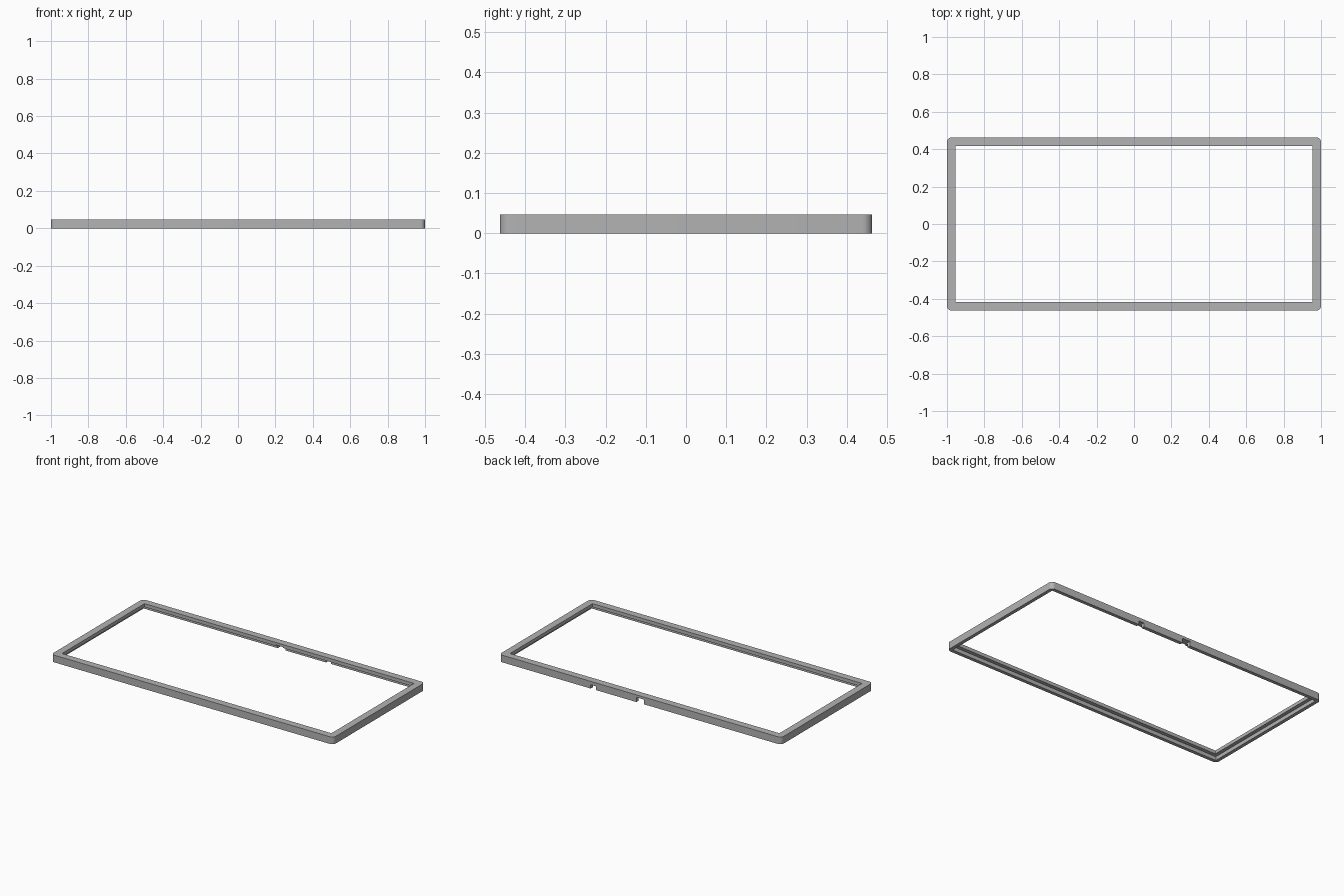
import bpy
import bmesh

cube = bpy.data.objects.get("Cube")
if cube:
    bpy.data.objects.remove(cube, do_unlink=True)

LENGTH, DEPTH, HEIGHT = 2.0, 0.926, 0.046
RIM = 0.045        # full width of the frame seen from above
WALL = 0.022       # width of the outer wall under the lip
LIP = 0.022        # thickness of the top lip

grey = bpy.data.materials.new("plain grey")
grey.use_nodes = True
colour = (0.45, 0.45, 0.45, 1)
grey.diffuse_color = colour
grey.node_tree.nodes["Principled BSDF"].inputs["Base Color"].default_value = colour


def box(name, size, centre, corner=0):
    """Box, with its upright corners rounded when a radius is given."""
    bm = bmesh.new()
    bmesh.ops.create_cube(bm, size=1)
    bmesh.ops.scale(bm, vec=size, verts=bm.verts)
    if corner:
        upright = [e for e in bm.edges
                   if abs(e.verts[0].co.z - e.verts[1].co.z) > size[2] / 2]
        bmesh.ops.bevel(bm, geom=upright, offset=corner, segments=6,
                        profile=0.5, affect='EDGES')
    bmesh.ops.translate(bm, vec=centre, verts=bm.verts)
    mesh = bpy.data.meshes.new(name)
    bm.to_mesh(mesh)
    bm.free()
    obj = bpy.data.objects.new(name, mesh)
    bpy.context.collection.objects.link(obj)
    return obj


# Outer slab with rounded corners
frame = box("frame", (LENGTH, DEPTH, HEIGHT), (0, 0, HEIGHT / 2), corner=0.025)
frame.data.materials.append(grey)

# Opening, recess below the lip, and two cable notches in the back wall
under = HEIGHT - LIP
cutters = [
    box("opening_cutter", (LENGTH - 2 * RIM, DEPTH - 2 * RIM, 1), (0, 0, 0)),
    box("recess_cutter", (LENGTH - 2 * WALL, DEPTH - 2 * WALL, 2 * under), (0, 0, 0)),
]
for name, x, width, height in (("wide_notch_cutter", 0, 0.055, 0.03),
                               ("small_notch_cutter", 0.333, 0.036, 0.024)):
    cutters.append(box(name, (width, 0.1, 2 * height), (x, DEPTH / 2, 0)))

bpy.context.view_layer.objects.active = frame
frame.select_set(True)
for cutter in cutters:
    cutter.hide_render = True
    cut = frame.modifiers.new(cutter.name, 'BOOLEAN')
    cut.operation = 'DIFFERENCE'
    cut.solver = 'EXACT'
    cut.object = cutter
    bpy.ops.object.modifier_apply(modifier=cut.name)
    bpy.data.objects.remove(cutter, do_unlink=True)

bpy.ops.object.shade_smooth_by_angle()
